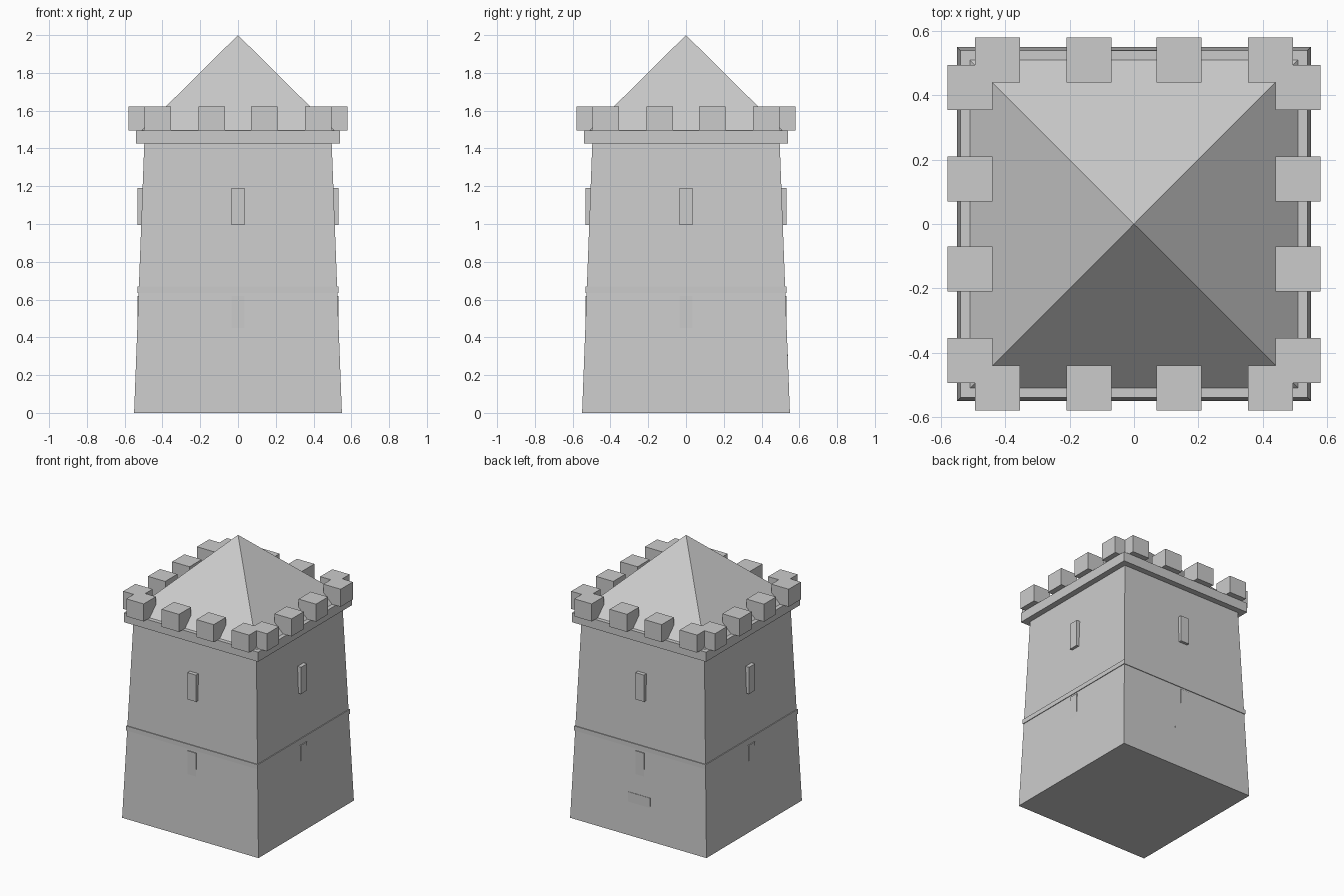
import bpy, bmesh, math
from mathutils import Matrix

if "Cube" in bpy.data.objects:
    bpy.data.objects.remove(bpy.data.objects["Cube"])

stone = bpy.data.materials.new("grey stone")
stone.diffuse_color = (0.6, 0.6, 0.6, 1)
stone.use_nodes = True
stone.node_tree.nodes["Principled BSDF"].inputs["Base Color"].default_value = stone.diffuse_color


def finish(bm, name):
    bmesh.ops.recalc_face_normals(bm, faces=bm.faces)
    mesh = bpy.data.meshes.new(name)
    bm.to_mesh(mesh)
    bm.free()
    mesh.materials.append(stone)
    obj = bpy.data.objects.new(name, mesh)
    bpy.context.collection.objects.link(obj)


def frustum(name, z0, z1, half0, half1):
    """Square block centred on the z axis, tapering from half0 to half1."""
    bm = bmesh.new()
    bmesh.ops.create_cone(bm, cap_ends=True, segments=4,
                          radius1=half0 * math.sqrt(2), radius2=half1 * math.sqrt(2),
                          depth=z1 - z0,
                          matrix=Matrix.Translation((0, 0, (z0 + z1) / 2))
                          @ Matrix.Rotation(math.pi / 4, 4, 'Z'))
    bmesh.ops.remove_doubles(bm, verts=bm.verts, dist=1e-5)
    finish(bm, name)


def wall_box(name, side, x, width, depth0, depth1, z0, z1):
    """Box on one wall; side 0 is the front, then turning by quarter turns."""
    bm = bmesh.new()
    bmesh.ops.create_cube(bm, size=1,
                          matrix=Matrix.Rotation(side * math.pi / 2, 4, 'Z')
                          @ Matrix.Translation((x, -(depth0 + depth1) / 2, (z0 + z1) / 2))
                          @ Matrix.Diagonal((width, depth1 - depth0, z1 - z0, 1)))
    finish(bm, name)


# Tapered tower, thin string course, parapet slab and pyramid roof
frustum("tower_body", 0, 1.43, 0.55, 0.496)
frustum("string_course", 0.635, 0.668, 0.531, 0.531)
frustum("parapet_slab", 1.425, 1.495, 0.54, 0.54)
frustum("pyramid_roof", 1.495, 2.0, 0.51, 0)

for side in range(4):
    # Battlement blocks
    for x in (-0.425, -0.14, 0.14, 0.425):
        wall_box("merlon", side, x, 0.14, 0.44, 0.58, 1.495, 1.623)
    # Upper and lower slit windows
    wall_box("upper_window", side, 0, 0.07, 0.50, 0.533, 0.995, 1.19)
    wall_box("lower_window", side, 0, 0.07, 0.50, 0.533, 0.42, 0.62)

# Door almost flush with the back wall
wall_box("door", 2, 0, 0.18, 0.51, 0.541, 0.0, 0.31)
